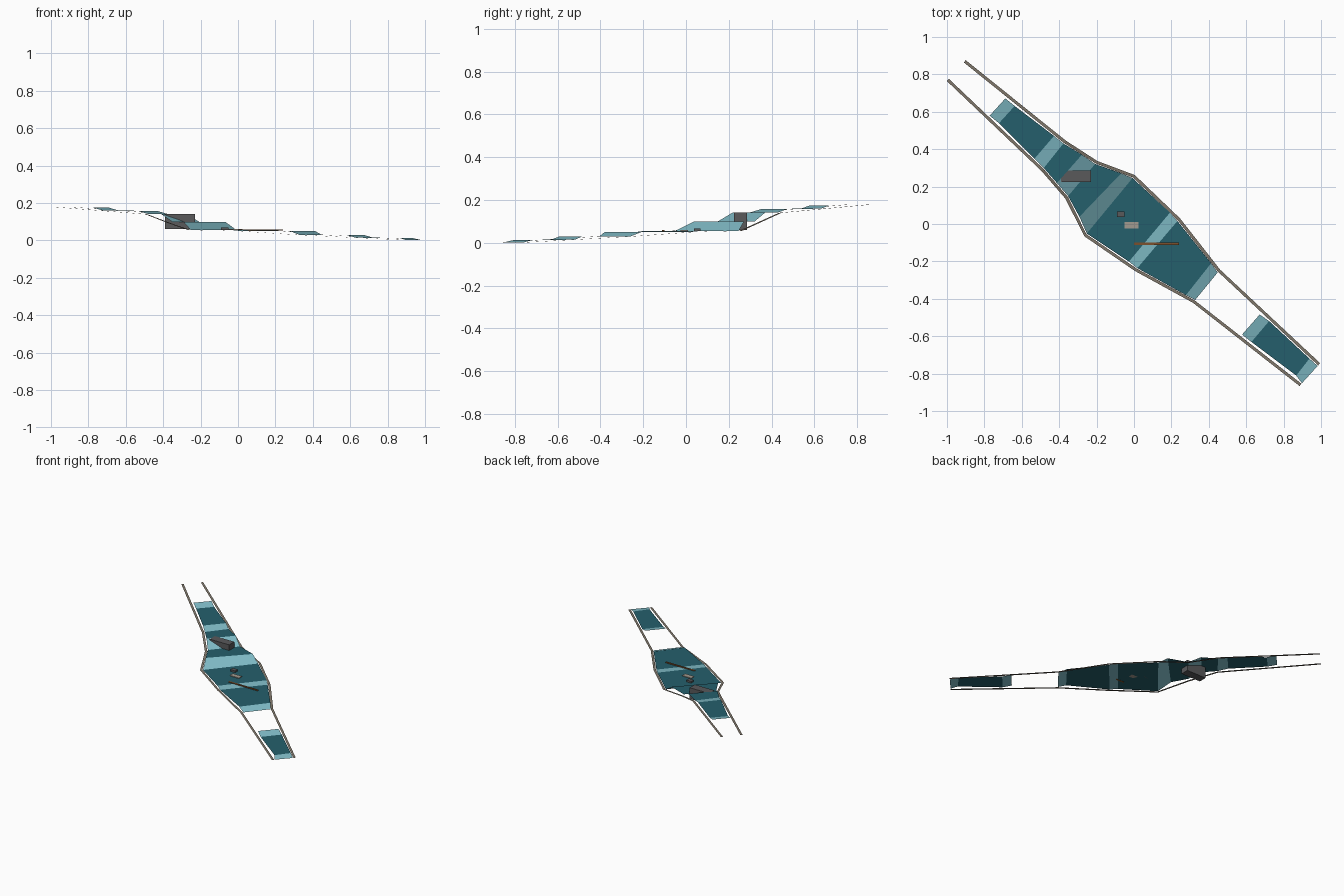
import bpy
import bmesh
from mathutils import Vector

cube = bpy.data.objects.get("Cube")
if cube:
    bpy.data.objects.remove(cube, do_unlink=True)


def material(name, rgb):
    m = bpy.data.materials.new(name)
    m.use_nodes = True
    m.diffuse_color = (*rgb, 1)
    m.node_tree.nodes["Principled BSDF"].inputs["Base Color"].default_value = (*rgb, 1)
    return m


DEEP = material("deep_teal", (.018, .115, .15))
FOAM = material("pale_teal", (.22, .51, .58))
BANK = material("bank_grey", (.22, .19, .15))
ROCK = material("rock_grey", (.10, .10, .105))
STONE = material("pale_stone", (.36, .33, .28))
WOOD = material("brown_wood", (.20, .08, .025))

# River sections going downstream: left bank xy, right bank xy, water height
SECTIONS = [
    (-.905, .87, -.995, .77, .18),
    (-.68, .68, -.78, .57, .175),
    (-.63, .64, -.73, .53, .16),
    (-.42, .48, -.54, .34, .157),
    (-.37, .44, -.49, .29, .142),
    (-.27, .38, -.42, .21, .142),
    (-.20, .33, -.36, .14, .10),
    (-.06, .28, -.30, .03, .10),
    (0, .255, -.26, -.06, .055),
    (.20, .07, -.035, -.21, .055),
    (.24, .025, .01, -.245, .05),
    (.42, -.20, .27, -.39, .05),
    (.455, -.25, .32, -.415, .03),
    (.68, -.475, .57, -.60, .03),
    (.73, -.51, .62, -.64, .015),
    (.945, -.71, .86, -.82, .012),
    (.99, -.75, .89, -.86, .002),
]


def finish(bm, name, mat):
    mesh = bpy.data.meshes.new(name)
    bm.to_mesh(mesh)
    bm.free()
    mesh.materials.append(mat)
    ob = bpy.data.objects.new(name, mesh)
    bpy.context.collection.objects.link(ob)
    return ob


def ribbon(name, pairs, mat):
    """Strip of quads between two rows of points."""
    bm = bmesh.new()
    rows = [[bm.verts.new(p) for p in pair] for pair in pairs]
    for (a, b), (c, d) in zip(rows, rows[1:]):
        bm.faces.new((a, b, d, c))
    bm.normal_update()
    return finish(bm, name, mat)


def box(name, low, high, mat):
    bm = bmesh.new()
    bmesh.ops.create_cube(bm, size=1)
    for v in bm.verts:
        v.co = [high[i] if v.co[i] > 0 else low[i] for i in range(3)]
    return finish(bm, name, mat)


# Water: odd stretches are sloping rapids, even ones are still pools
def water_row(index):
    lx, ly, rx, ry, z = SECTIONS[index]
    left, right = Vector((lx, ly, z)), Vector((rx, ry, z))
    inset = (right - left).normalized() * .012
    return left + inset, right - inset


for i in range(1, len(SECTIONS) - 1):
    if i == 12:      # open stretch between the two water runs
        continue
    rapid = i % 2 == 1
    ribbon(f"{'rapid' if rapid else 'pool'}_{i}", [water_row(i), water_row(i + 1)],
           FOAM if rapid else DEEP)

# Banks: flat strips along both sides, with their own gentler descent
BANK_HEIGHT = {0: .18, 4: .14, 6: .09, 8: .056, 10: .05, 12: .03, 16: .002}
for side, name in enumerate(("left_bank", "right_bank")):
    path = [Vector((*SECTIONS[i][side * 2:side * 2 + 2], z)) for i, z in BANK_HEIGHT.items()]
    pairs = []
    for i, p in enumerate(path):
        along = path[min(i + 1, len(path) - 1)] - path[max(i - 1, 0)]
        across = Vector((along.y, -along.x, 0)).normalized() * .008
        pairs.append((p - across, p + across))
    ribbon(name, pairs, BANK)

# Things in and over the water
box("large_rock", (-.39, .225, .06), (-.23, .285, .142), ROCK)
box("small_rock", (-.09, .038, .055), (-.05, .068, .068), ROCK)
box("flat_stone", (-.05, -.025, .055), (.025, .01, .06), STONE)
box("floating_plank", (0, -.113, .054), (.24, -.1, .059), WOOD)
